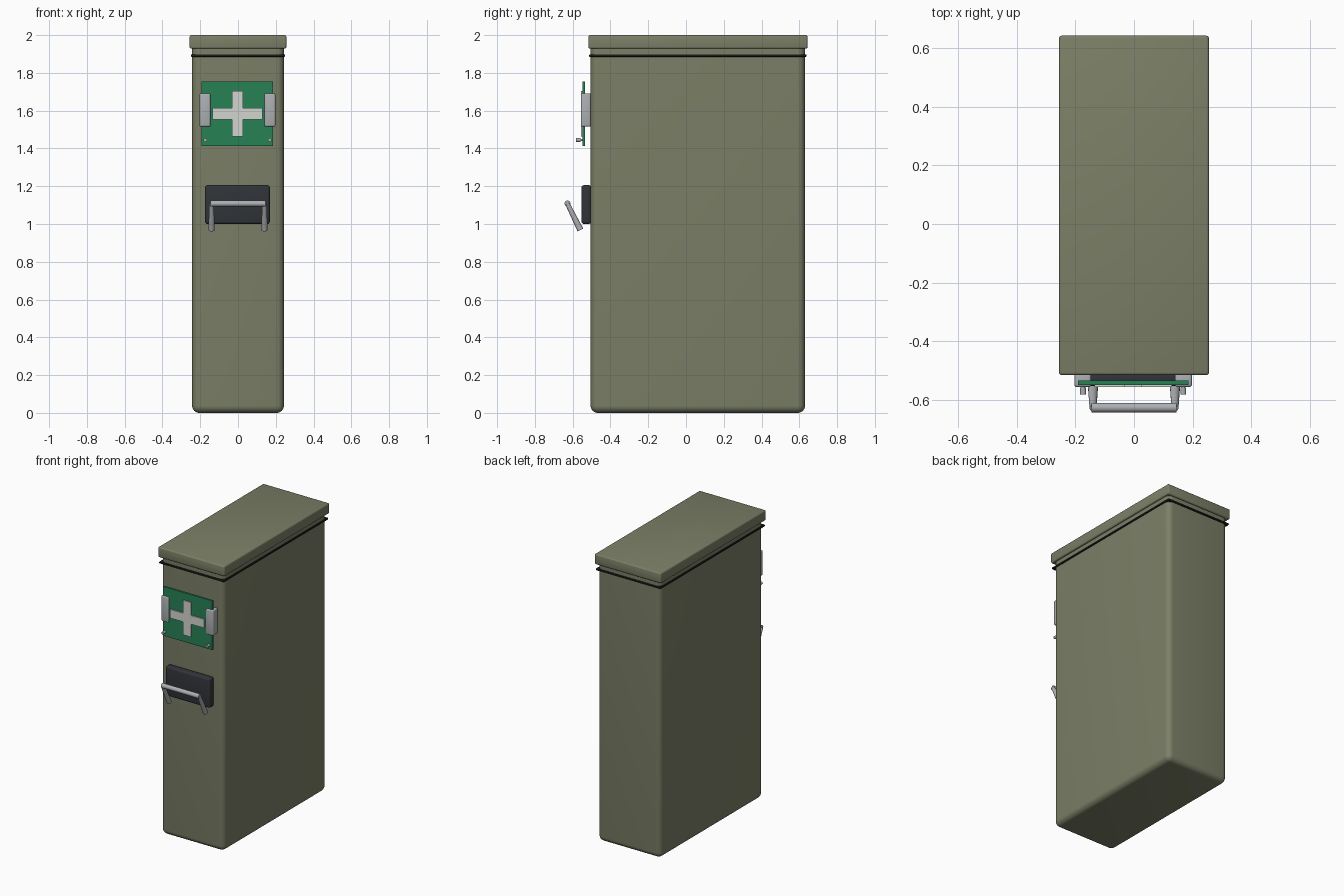
import bpy, bmesh, math
from mathutils import Vector

if "Cube" in bpy.data.objects:
    bpy.data.objects.remove(bpy.data.objects["Cube"])


def material(name, rgb):
    m = bpy.data.materials.new(name)
    m.diffuse_color = (*rgb, 1)
    m.use_nodes = True
    m.node_tree.nodes["Principled BSDF"].inputs["Base Color"].default_value = m.diffuse_color
    return m


OLIVE = material("olive_paint", (0.20, 0.215, 0.135))
DARK = material("dark_plastic", (0.03, 0.034, 0.04))
BLACK = material("black_rubber", (0.01, 0.01, 0.01))
GREEN = material("sign_green", (0.02, 0.22, 0.09))
WHITE = material("sign_white", (0.65, 0.66, 0.62))
METAL = material("metal", (0.42, 0.43, 0.45))


def finish(name, bm, mat):
    bmesh.ops.recalc_face_normals(bm, faces=bm.faces)
    me = bpy.data.meshes.new(name)
    bm.to_mesh(me)
    bm.free()
    me.materials.append(mat)
    ob = bpy.data.objects.new(name, me)
    bpy.context.collection.objects.link(ob)
    bpy.ops.object.select_all(action='DESELECT')
    ob.select_set(True)
    bpy.context.view_layer.objects.active = ob
    bpy.ops.object.shade_smooth_by_angle(angle=math.radians(35))
    return ob


def box(name, x, y, z, mat, bevel=0.0, segments=3, keep_top=False):
    """Box from (min, max) ranges with rounded edges."""
    bm = bmesh.new()
    bmesh.ops.create_cube(bm, size=1)
    for v in bm.verts:
        v.co = Vector([(a + b) / 2 + c * (b - a) for (a, b), c in zip((x, y, z), v.co)])
    if bevel:
        edges = [e for e in bm.edges
                 if not (keep_top and all(v.co.z > z[1] - 1e-4 for v in e.verts))]
        bmesh.ops.bevel(bm, geom=edges, offset=bevel, segments=segments,
                        profile=0.5, affect='EDGES')
    return finish(name, bm, mat)


def rod(name, a, b, r1, r2, mat, sides=20):
    """Round, optionally tapered rod from a to b."""
    a, b = Vector(a), Vector(b)
    bm = bmesh.new()
    bmesh.ops.create_cone(bm, cap_ends=True, segments=sides, radius1=r1,
                          radius2=r2, depth=(b - a).length)
    rot = (b - a).to_track_quat('Z', 'Y')
    for v in bm.verts:
        v.co = rot @ v.co + (a + b) / 2
    return finish(name, bm, mat)


# Cabinet body, gasket and lid
box("body", (-0.243, 0.243), (-0.505, 0.63), (0, 1.935), OLIVE, 0.038, 6, keep_top=True)
box("gasket", (-0.25, 0.25), (-0.513, 0.638), (1.885, 1.898), BLACK, 0.004, 2)
box("lid", (-0.256, 0.256), (-0.516, 0.643), (1.928, 2.0), OLIVE, 0.009, 3)

# First aid sign with raised cross
CX, CZ = -0.003, 1.583
box("sign_plate", (CX - 0.189, CX + 0.189), (-0.549, -0.535), (1.412, 1.754), GREEN)
bm = bmesh.new()
w, lx, lz = 0.03, 0.132, 0.12
outline = [(w, lz), (w, w), (lx, w), (lx, -w), (w, -w), (w, -lz),
           (-w, -lz), (-w, -w), (-lx, -w), (-lx, w), (-w, w), (-w, lz)]
face = bm.faces.new([bm.verts.new((CX + px, -0.557, CZ + pz)) for px, pz in outline])
ext = bmesh.ops.extrude_face_region(bm, geom=[face])
bmesh.ops.translate(bm, vec=(0, 0.01, 0),
                    verts=[g for g in ext["geom"] if isinstance(g, bmesh.types.BMVert)])
finish("sign_cross", bm, WHITE)

# Side clips and screws holding the sign, and handle arms
for s, side in ((-1, "left"), (1, "right")):
    xs = sorted((CX + s * 0.143, CX + s * 0.201))
    box(side + "_clip", xs, (-0.557, -0.503), (1.515, 1.692), METAL, 0.009, 3)
    sx = CX + s * 0.171
    rod(side + "_screw_head", (sx, -0.582, 1.445), (sx, -0.558, 1.445), 0.01, 0.01, METAL, 16)
    rod(side + "_screw_shank", (sx, -0.56, 1.445), (sx, -0.54, 1.445), 0.006, 0.006, METAL, 12)
    rod(side + "_handle_arm", (s * 0.14, -0.559, 0.968), (s * 0.14, -0.628, 1.108),
        0.017, 0.012, METAL)

# Dark latch plate and grab bar
box("latch_plate", (-0.175, 0.169), (-0.553, -0.502), (1.0, 1.206), DARK, 0.014, 4)
rod("handle_bar", (-0.145, -0.627, 1.108), (0.145, -0.627, 1.108), 0.016, 0.016, METAL)
